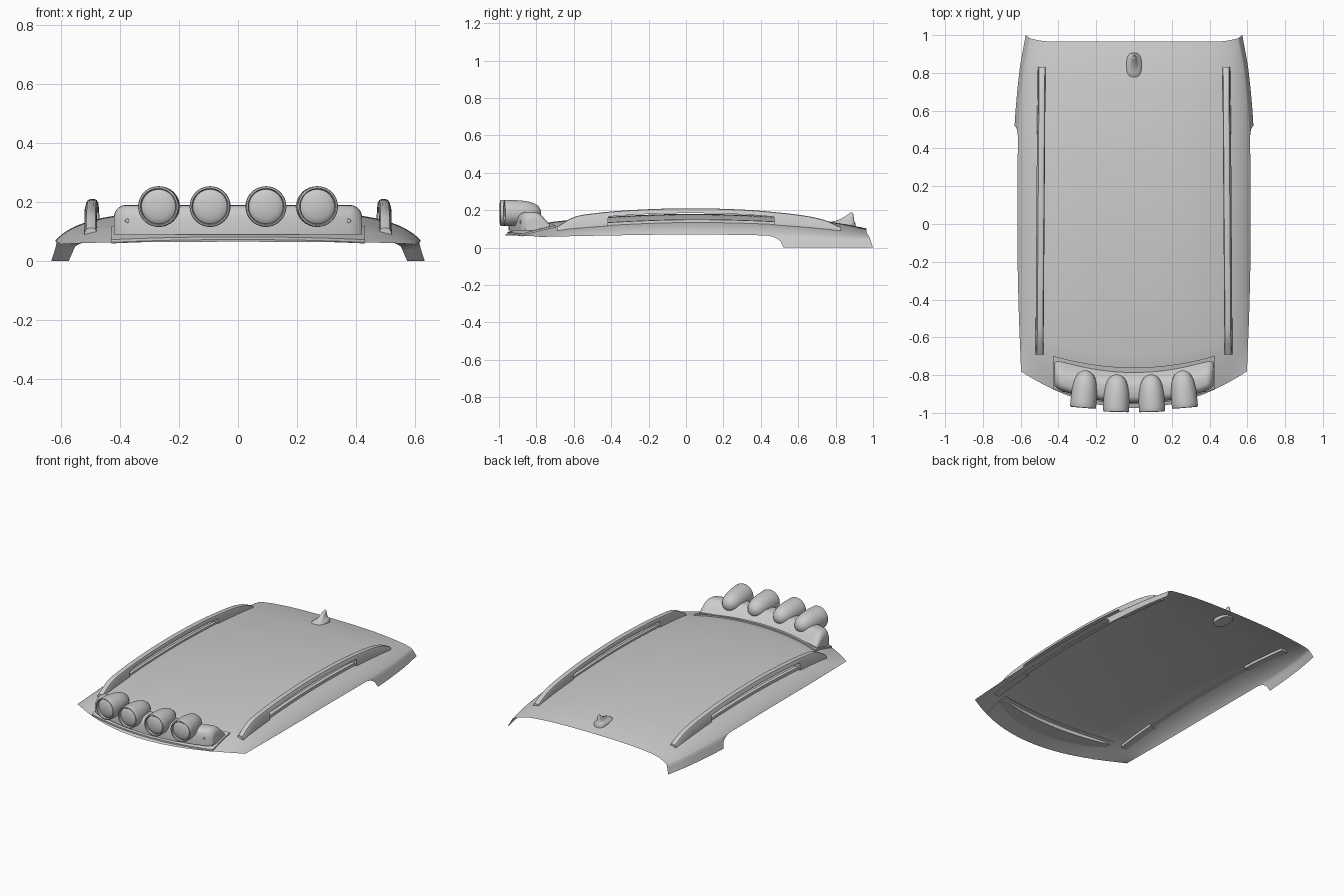
import bpy, bmesh, math
from mathutils import Matrix, Vector
from mathutils.bvhtree import BVHTree

if "Cube" in bpy.data.objects:
    bpy.data.objects.remove(bpy.data.objects["Cube"])


def curve(pts):
    """Smooth interpolation through (x, value) points."""
    n = len(pts)
    sl = [(pts[min(i + 1, n - 1)][1] - pts[max(i - 1, 0)][1]) /
          (pts[min(i + 1, n - 1)][0] - pts[max(i - 1, 0)][0]) for i in range(n)]

    def f(x):
        x = min(max(x, pts[0][0]), pts[-1][0])
        i = max(k for k in range(n - 1) if pts[k][0] <= x)
        h = pts[i + 1][0] - pts[i][0]
        t = (x - pts[i][0]) / h
        return (pts[i][1] * (2*t**3 - 3*t*t + 1) + sl[i] * h * (t**3 - 2*t*t + t)
                + pts[i + 1][1] * (3*t*t - 2*t**3) + sl[i + 1] * h * (t**3 - t*t))
    return f


def loft(name, rings, closed=True, caps=True, angle=35, mirror=False):
    """Skin a list of equal-length point rings."""
    bm = bmesh.new()
    vs = [[bm.verts.new(p) for p in r] for r in rings]
    n = len(rings[0])
    for a, b in zip(vs, vs[1:]):
        for i in range(n if closed else n - 1):
            j = (i + 1) % n
            bm.faces.new((a[i], a[j], b[j], b[i]))
    if caps and closed:
        bm.faces.new(vs[0])
        bm.faces.new(vs[-1])
    bmesh.ops.remove_doubles(bm, verts=bm.verts, dist=1e-5)
    bmesh.ops.recalc_face_normals(bm, faces=bm.faces)
    me = bpy.data.meshes.new(name)
    bm.to_mesh(me)
    bm.free()
    me.shade_smooth()
    me.set_sharp_from_angle(angle=math.radians(angle))
    ob = bpy.data.objects.new(name, me)
    bpy.context.collection.objects.link(ob)
    if mirror:
        ob.modifiers.new("mirror", 'MIRROR')
    return ob


def span(a, b, n):
    return [a + (b - a) * i / n for i in range(n + 1)]


# Roof shell: centre line, lower edge, half width and crown section
crown = curve([(-.975, .066), (-.9, .092), (-.8, .12), (-.7, .139), (-.4, .166), (0, .18),
               (.4, .171), (.7, .147), (.85, .126), (.965, .102)])
edge = curve([(-.975, .057), (-.4, .066), (0, .07), (.42, .065), (.965, .05)])
width = curve([(-.78, .598), (-.4, .612), (0, .618), (.48, .612), (.8, .585), (1, .548)])
section = curve([(0, 1), (.3, .97), (.55, .87), (.73, .71), (.8, .62), (.89, .44),
                 (.95, .25), (.985, .09), (1, 0)])


def roof_point(s, c, skirt=0):
    a = abs(s)
    v = (c + .975) / 1.94
    y = c + .195 * a * a * (1 - v)**3 + .018 * max(0, (a - .75) / .25)**2 * v**12
    zb = edge(c)
    z = zb + (crown(c) - zb) * section(a)
    q = min(max((y - .42) / .1, 0), 1)
    drop = (1 - math.sqrt(1 - q * q)) * skirt
    x = s * width(y) + math.copysign(.022 * drop, s)
    return (x, y + .017 * drop * v**12, z - zb * drop)


half = [math.sin(t * math.pi / 2) for t in span(0, 1, 28)]
cols = [(1, 1), (1, .66), (1, .33)] + [(s, 0) for s in reversed(half)]
cols = [(-s, k) for s, k in cols] + [(s, k) for s, k in reversed(cols[:-1])]
rows = [[roof_point(s, c, k) for s, k in cols] for c in span(-.975, .965, 130)]
roof = loft("roof_shell", rows, closed=False, angle=50)
tree = BVHTree.FromPolygons([v.co for v in roof.data.vertices],
                            [p.vertices[:] for p in roof.data.polygons])


def roof_z(x, y):
    hit = tree.ray_cast(Vector((x, y, 1)), Vector((0, 0, -1)))[0]
    return hit.z if hit else .06


# Roof rails: arched bar whose ends widen down into solid feet
rail_top = curve([(-.69, .112), (-.6, .163), (-.5, .182), (-.3, .2), (0, .21), (.3, .203),
                  (.5, .187), (.65, .168), (.75, .144), (.83, .108)])
rings = []
for y in sorted(span(-.69, .83, 60) + [-.42, -.415, .47, .475]):
    x, t = .495 - .007 * y, rail_top(y)
    foot = y <= -.42 or y >= .475
    b = roof_z(x, y) - .012 if foot else t - .026
    t = max(t, b + .006)
    m = max(t - .012, b + .003)
    rings.append([(x + .022, y, b), (x + .018, y, m), (x + .013, y, t - .003), (x + .005, y, t),
                  (x - .010, y, t), (x - .017, y, t - .003), (x - .021, y, m), (x - .021, y, b)])
loft("roof_rail", rings, mirror=True)

# Low strip joining the rail feet
rings = []
for y in span(-.43, .48, 24):
    x = .495 - .007 * y
    z = roof_z(x, y)
    rings.append([(x + .014, y, z - .008), (x + .011, y, z + .011),
                  (x - .011, y, z + .013), (x - .014, y, z - .004)])
loft("rail_base_strip", rings, mirror=True)


# Light bar base plate, following the roof
def bar_back(x):
    return -.78 + .06 * (x / .42)**2


def bar_front(x):
    return -.948 + .078 * (x / .42)**2


rings = []
for x in span(-.43, .43, 40):
    ys = span(bar_front(x) - .006, bar_back(x) + .02, 8)
    top = [(x, y, roof_z(x, y) + .009) for y in ys]
    rings.append(top + [(x, y, z - .013) for _, y, z in reversed(top)])
loft("light_bar_plate", rings)

# Light bar housing with rounded ends
rings = []
for x in [.42 * math.sin(t * math.pi / 2) for t in span(-1, 1, 64)]:
    e = min(max((abs(x) - .38) / .04, 0), 1)
    k = .58 + .42 * math.sqrt(1 - e * e)
    b, f = bar_back(x) - .012 * e * e, bar_front(x) + .012 * e * e
    prof = [(b, .095), (b, .125), (b - .02, .148), (b - .045, .175), (b - .062, .186),
            (b - .08, .19), (f + .035, .189), (f + .018, .182), (f + .007, .168),
            (f, .145), (f, .09)]
    rings.append([(x, y, .09 + (z - .09) * k) for y, z in prof])
loft("light_bar_housing", rings, angle=40)


# Spun parts: profile of (radius, depth behind the front)
def spin(name, prof, x, y, z, turn=0, n=40):
    m = Matrix.Translation((x, y, z)) @ Matrix.Rotation(turn, 4, 'Z')
    rings = [[m @ Vector((r * math.cos(a), d, r * math.sin(a)))
              for a in [2 * math.pi * i / n for i in range(n)]] for r, d in prof]
    return loft(name, rings, caps=False)


shell = [(.058, .02), (.059, .003), (.062, 0), (.067, .002), (.069, .007), (.069, .03),
         (.068, .07), (.065, .105), (.059, .14), (.05, .165), (.036, .185), (.018, .196), (0, .199)]
lens = [(0, .003), (.02, .004), (.04, .008), (.054, .013), (.059, .018)]
for i, x in enumerate((-.27, -.095, .095, .27)):
    y = -.998 + .34 * x * x
    spin(f"lamp_shell_{i + 1}", shell, x, y, .185, x * .3)
    spin(f"lamp_lens_{i + 1}", lens, x, y, .185, x * .3)

# Housing bolts
for side in (-1, 1):
    x = side * .375
    spin("housing_bolt", [(0, 0), (.006, 0), (.007, .002), (.007, .012)], x,
         bar_front(x) - .003, .137, n=16)

# Antenna fin: stacked ovals (height, half width, front y, back y)
rings = []
for z, w, y0, y1 in [(.105, .041, .768, .906), (.13, .04, .77, .905), (.138, .036, .778, .902),
                     (.143, .026, .8, .9), (.152, .017, .825, .898), (.167, .012, .85, .896),
                     (.182, .008, .872, .894), (.187, .004, .878, .89)]:
    c, h = (y0 + y1) / 2, (y1 - y0) / 2
    ring = []
    for i in range(28):
        a = 2 * math.pi * i / 28
        p, q = math.cos(a), math.sin(a)
        ring.append((w * math.copysign(abs(p)**.7, p), c + h * math.copysign(abs(q)**.7, q), z))
    rings.append(ring)
loft("antenna_fin", rings, angle=50)
